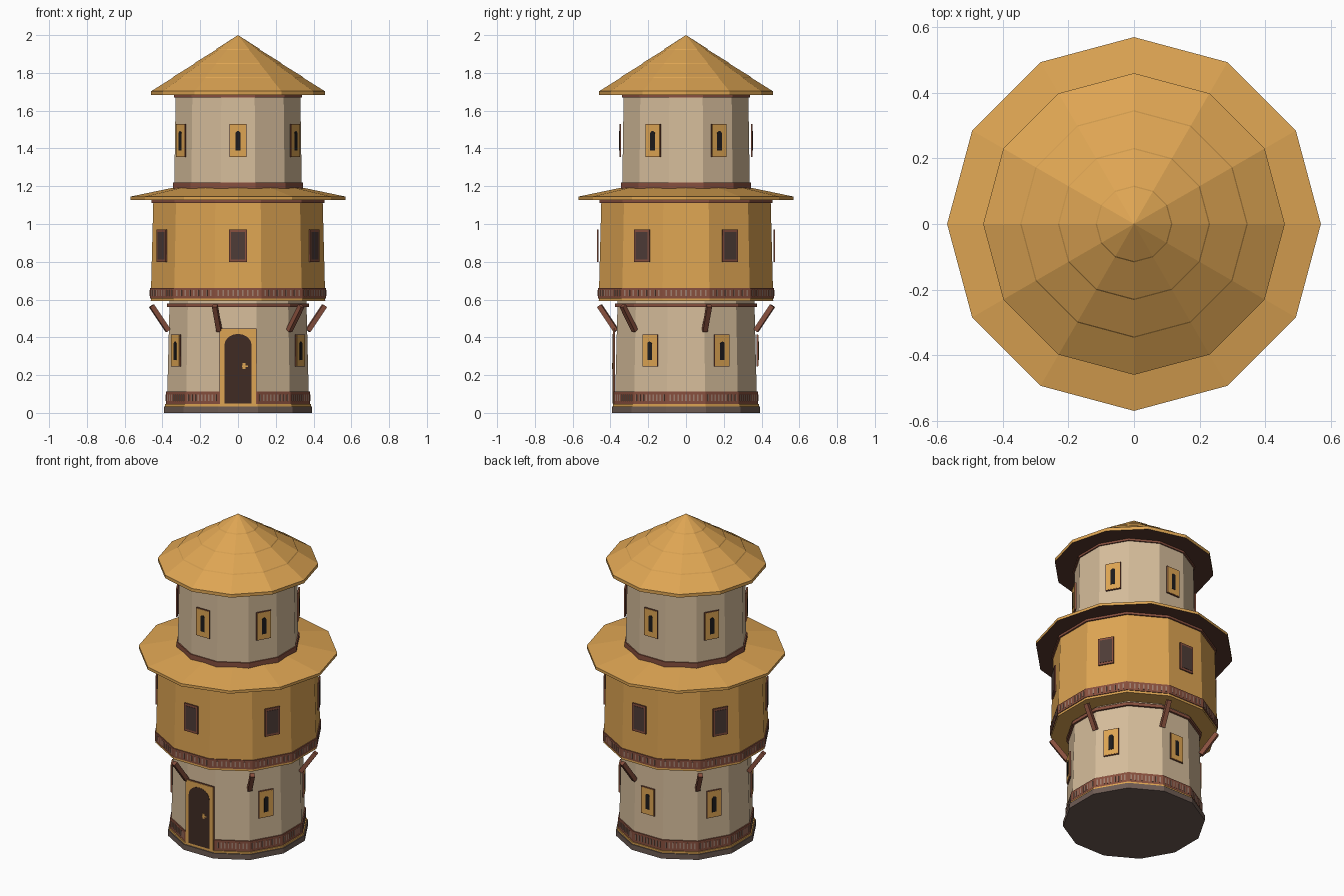
import bpy, bmesh, math
from mathutils import Vector

if "Cube" in bpy.data.objects:
    bpy.data.objects.remove(bpy.data.objects["Cube"])

C15 = math.cos(math.radians(15))
FRONT = -90


def mat(name, r, g, b):
    lin = [(c / 255 / 12.92) if c < 10 else ((c / 255 + 0.055) / 1.055) ** 2.4 for c in (r, g, b)]
    m = bpy.data.materials.new(name)
    m.diffuse_color = (*lin, 1)
    m.use_nodes = True
    m.node_tree.nodes["Principled BSDF"].inputs["Base Color"].default_value = m.diffuse_color
    return m


CREAM = mat("cream plaster", 214, 189, 155)
OCHRE = mat("ochre", 222, 165, 83)
BROWN = mat("red brown trim", 136, 80, 62)
DARK = mat("dark door wood", 64, 43, 36)
UNDER = mat("eave wood", 88, 56, 44)
STONE = mat("base stone", 110, 92, 84)
BLACK = mat("window slit", 28, 26, 28)
PANE = mat("lattice pane", 78, 60, 55)
TICK = mat("band ornament", 160, 128, 112)


def finish(name, bm, mats, rule=None):
    bmesh.ops.recalc_face_normals(bm, faces=bm.faces[:])
    bm.normal_update()
    if rule:
        for f in bm.faces:
            f.material_index = rule(f)
    me = bpy.data.meshes.new(name)
    bm.to_mesh(me)
    bm.free()
    for m in mats:
        me.materials.append(m)
    ob = bpy.data.objects.new(name, me)
    bpy.context.collection.objects.link(ob)
    return ob


def lathe(name, profile, mats, flat=True, rule=None):
    """12-sided revolve; flat=True measures radius to the face centres and turns a face to the front."""
    bm = bmesh.new()
    rings = []
    for r, z in profile:
        if r == 0:
            rings.append([bm.verts.new((0, 0, z))] * 12)
            continue
        rr, off = (r / C15, 15) if flat else (r, 0)
        angles = [math.radians(off + 30 * k) for k in range(12)]
        rings.append([bm.verts.new((rr * math.cos(a), rr * math.sin(a), z)) for a in angles])
    for lo, hi in zip(rings, rings[1:]):
        for k in range(12):
            j = (k + 1) % 12
            bm.faces.new(list(dict.fromkeys((lo[k], lo[j], hi[j], hi[k]))))
    for ring in (rings[0], rings[-1]):
        if ring[0] is not ring[1]:
            bm.faces.new(ring)
    return finish(name, bm, mats, rule)


def add_plate(bm, outline, angle, r0, r1):
    """Extrude an outline of (sideways, height) points outward from r0 to r1."""
    a = math.radians(angle)
    out, side = Vector((math.cos(a), math.sin(a), 0)), Vector((-math.sin(a), math.cos(a), 0))
    back, front = [[bm.verts.new(out * r + side * u + Vector((0, 0, z))) for u, z in outline]
                   for r in (r0, r1)]
    n = len(outline)
    bm.faces.new(back)
    bm.faces.new(front)
    for i in range(n):
        j = (i + 1) % n
        bm.faces.new((back[i], back[j], front[j], front[i]))


def plates(name, outline, angles, r0, r1, material):
    bm = bmesh.new()
    for a in angles:
        add_plate(bm, outline, a, r0, r1)
    return finish(name, bm, [material])


def rect(w, z0, z1, u=0):
    return [(u - w, z0), (u + w, z0), (u + w, z1), (u - w, z1)]


def arch(w, z0, z1, rise):
    steps = [math.pi * i / 10 for i in range(11)]
    return [(-w, z0), (w, z0)] + [(w * math.cos(t), z1 - rise + rise * math.sin(t)) for t in steps]


# Stone base and the three wall tiers
lathe("base", [(0.393, 0), (0.393, 0.034)], [STONE])
lathe("base_lip", [(0.387, 0.034), (0.387, 0.046)], [OCHRE])
lathe("lower_wall", [(0.376, 0.04), (0.362, 0.6)], [CREAM])
lathe("middle_wall", [(0.462, 0.592), (0.448, 1.135)], [OCHRE])
lathe("upper_wall", [(0.338, 1.16), (0.33, 1.69)], [CREAM])

# Trim bands and rings
lathe("lower_band", [(0.381, 0.046), (0.381, 0.112)], [BROWN])
lathe("lower_top_ring", [(0.375, 0.56), (0.375, 0.58)], [BROWN])
lathe("middle_band", [(0.466, 0.606), (0.466, 0.662)], [BROWN])
lathe("middle_top_ring", [(0.458, 1.112), (0.458, 1.126)], [BROWN])
lathe("upper_band", [(0.344, 1.18), (0.344, 1.22)], [BROWN])
lathe("upper_top_ring", [(0.338, 1.67), (0.338, 1.684)], [BROWN])

# Small upright ornaments on the two wide bands
for name, r, z0, z1, step in (("lower_ornament", 0.381, 0.062, 0.098, 0.021),
                              ("middle_ornament", 0.466, 0.618, 0.65, 0.026)):
    bm = bmesh.new()
    for k in range(12):
        for i in range(-4, 5):
            if name == "lower_ornament" and k == 9:
                continue
            add_plate(bm, rect(0.004, z0, z1, i * step), 30 * k, r - 0.001, r + 0.002)
    finish(name, bm, [TICK])


# Eaves: ochre on top and rim, dark wood below
def underside(f):
    return 1 if f.normal.z < -0.5 else 0


lathe("middle_eave", [(0, 1.128), (0.57, 1.128), (0.57, 1.145), (0.32, 1.197)],
      [OCHRE, UNDER], False, underside)

# Conical roof with slightly stepped shingle rows
profile = [(0, 1.683), (0.46, 1.683), (0.46, 1.703)]
for r in (0.345, 0.23, 0.115):
    z = 1.703 + 0.297 * (1 - r / 0.46)
    profile += [(r + 0.002, z - 0.004), (r - 0.002, z + 0.002)]
profile.append((0, 2.0))
lathe("roof", profile, [OCHRE, UNDER], False, underside)

# Six slanted struts under the overhang, at the wall corners
bm = bmesh.new()
for k in range(6):
    a = math.radians(-105 + 60 * k)
    out, side = Vector((math.cos(a), math.sin(a), 0)), Vector((-math.sin(a), math.cos(a), 0))
    p, q = out * 0.383 + Vector((0, 0, 0.435)), out * 0.474 + Vector((0, 0, 0.567))
    d = (q - p).normalized()
    n = d.cross(side)
    ends = [[bm.verts.new(c + side * s * 0.013 + n * t * 0.013)
             for s, t in ((-1, -1), (1, -1), (1, 1), (-1, 1))] for c in (p, q)]
    bm.faces.new(ends[0])
    bm.faces.new(ends[1])
    for i in range(4):
        j = (i + 1) % 4
        bm.faces.new((ends[0][i], ends[0][j], ends[1][j], ends[1][i]))
finish("struts", bm, [BROWN])

# Windows: brown backing, face plate and dark opening
ALL = [FRONT + 60 * k for k in range(6)]
for tier, angles, r, z0, z1 in (("lower", ALL[1:], 0.38, 0.245, 0.415),
                                ("upper", ALL, 0.349, 1.355, 1.53)):
    plates(tier + "_window_backing", rect(0.046, z0, z1), angles, r - 0.006, r + 0.002, BROWN)
    plates(tier + "_window_frame", rect(0.043, z0 + 0.003, z1 - 0.003), angles, r + 0.001, r + 0.004, OCHRE)
    plates(tier + "_window_slit", arch(0.014, z0 + 0.035, z1 - 0.038, 0.014), angles, r + 0.003, r + 0.006, BLACK)
plates("middle_window_frame", rect(0.047, 0.798, 0.972), ALL, 0.462, 0.470, BROWN)
plates("middle_window_pane", rect(0.037, 0.812, 0.958), ALL, 0.469, 0.472, PANE)

# Arched door with frame and handle
plates("door_backing", rect(0.098, 0.042, 0.447), [FRONT], 0.376, 0.384, BROWN)
plates("door_frame", rect(0.096, 0.044, 0.444), [FRONT], 0.383, 0.387, OCHRE)
plates("door_leaf", arch(0.072, 0.05, 0.418, 0.06), [FRONT], 0.386, 0.389, DARK)
plates("door_handle", rect(0.007, 0.232, 0.264, 0.032), [FRONT], 0.388, 0.392, OCHRE)
plates("door_latch", rect(0.016, 0.244, 0.251, 0.038), [FRONT], 0.388, 0.391, OCHRE)
